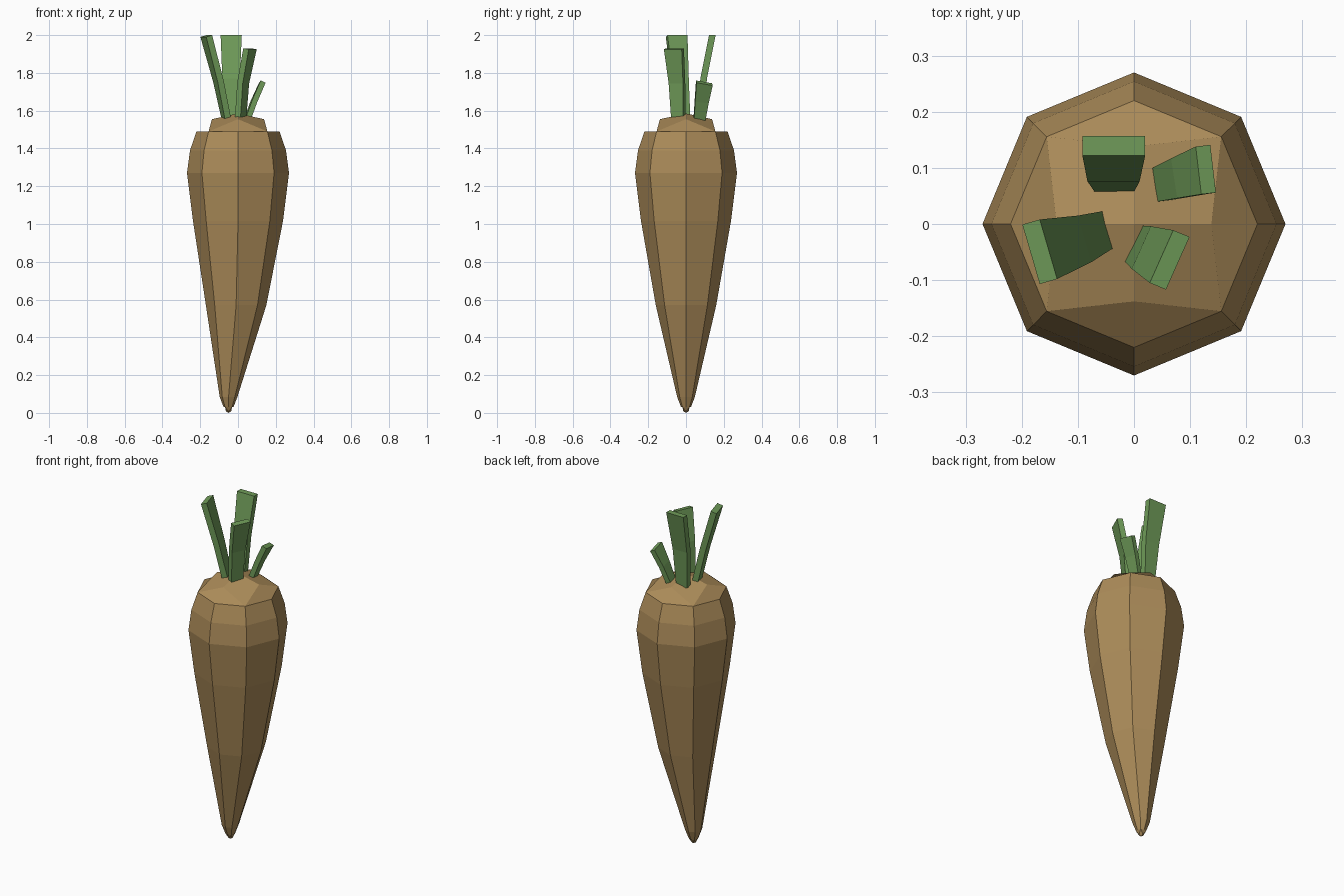
import bpy, bmesh
from math import cos, sin, pi
from mathutils import Vector

if "Cube" in bpy.data.objects:
    bpy.data.objects.remove(bpy.data.objects["Cube"])


def material(name, color):
    m = bpy.data.materials.new(name)
    m.diffuse_color = (*color, 1)
    m.use_nodes = True
    m.node_tree.nodes["Principled BSDF"].inputs["Base Color"].default_value = m.diffuse_color
    return m


def finish(bm, name, mat):
    bmesh.ops.recalc_face_normals(bm, faces=bm.faces)
    mesh = bpy.data.meshes.new(name)
    bm.to_mesh(mesh)
    bm.free()
    mesh.materials.append(mat)
    bpy.context.collection.objects.link(bpy.data.objects.new(name, mesh))


brown = material("root_brown", (0.41, 0.26, 0.10))
green = material("leaf_green", (0.16, 0.33, 0.10))

# Root: eight-sided rings (z, radius, centre x) bending slightly at the tip
RINGS = [(0.03, 0.026, -0.05), (0.085, 0.047, -0.05), (0.57, 0.16, -0.01),
         (1.015, 0.238, 0), (1.27, 0.27, 0), (1.39, 0.254, 0), (1.49, 0.22, 0)]
bm = bmesh.new()
rings = [[bm.verts.new((cx + r * cos(i * pi / 4), r * sin(i * pi / 4), z))
          for i in range(8)] for z, r, cx in RINGS]
for a, b in zip(rings, rings[1:]):
    for i in range(8):
        j = (i + 1) % 8
        bm.faces.new((a[i], a[j], b[j], b[i]))


# Rounded ends: four kites around the rim, four quads meeting at the apex
def cap(ring, cx, r, z, apex_z):
    apex = bm.verts.new((cx, 0, apex_z))
    inner = [bm.verts.new((cx + r * cos(k * pi / 2), r * sin(k * pi / 2), z))
             for k in range(4)]
    for k in range(4):
        i = 2 * k
        bm.faces.new((ring[i - 1], ring[i], ring[i + 1], inner[k]))
        bm.faces.new((inner[k], ring[i + 1], inner[(k + 1) % 4], apex))


cap(rings[-1], 0, 0.138, 1.555, 1.585)
cap(rings[0], -0.05, 0.014, 0.008, 0)
finish(bm, "root", brown)


# Leaf stalk: bent slab from sections (edge start, edge end), swept by a thickness
def stalk(name, sections, thickness):
    bm = bmesh.new()
    t = Vector(thickness)
    loops = []
    for p, q in sections:
        p, q = Vector(p), Vector(q)
        loops.append([bm.verts.new(c) for c in (p, q, q + t, p + t)])
    for a, b in zip(loops, loops[1:]):
        for i in range(4):
            j = (i + 1) % 4
            bm.faces.new((a[i], a[j], b[j], b[i]))
    bm.faces.new(loops[0])
    bm.faces.new(loops[-1])
    finish(bm, name, green)


stalk("stalk_back", [((-0.07, 0.057, 1.55), (0, 0.057, 1.55)),
                     ((-0.083, 0.076, 1.77), (0.01, 0.076, 1.77)),
                     ((-0.092, 0.122, 2.0), (0.02, 0.122, 2.0))], (0, 0.035, 0))
stalk("stalk_left", [((-0.055, 0.023, 1.56), (-0.037, -0.043, 1.56)),
                     ((-0.10, 0.015, 1.76), (-0.076, -0.068, 1.76)),
                     ((-0.168, 0.008, 2.0), (-0.137, -0.098, 2.0))], (-0.031, -0.009, -0.01))
stalk("stalk_front", [((0.015, -0.003, 1.565), (-0.016, -0.067, 1.565)),
                      ((0.03, -0.004, 1.75), (-0.004, -0.08, 1.75)),
                      ((0.07, -0.011, 1.93), (0.028, -0.105, 1.93))], (0.029, -0.012, -0.005))
stalk("stalk_right", [((0.033, 0.10, 1.56), (0.042, 0.04, 1.565)),
                      ((0.066, 0.117, 1.65), (0.077, 0.046, 1.66)),
                      ((0.11, 0.138, 1.745), (0.12, 0.053, 1.76))], (0.026, 0.003, -0.012))
